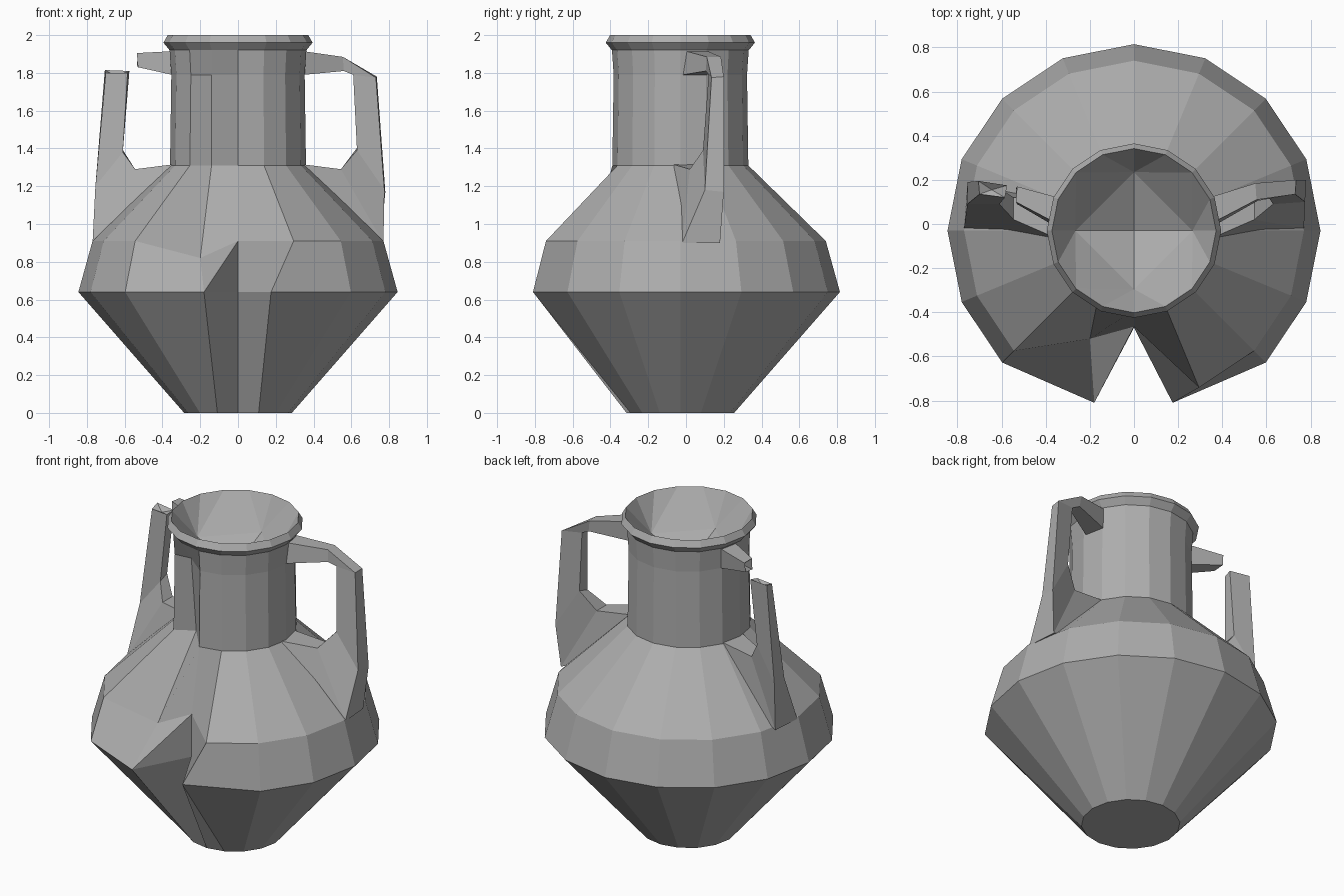
import bpy, bmesh
from math import cos, sin, pi

if "Cube" in bpy.data.objects:
    bpy.data.objects.remove(bpy.data.objects["Cube"])

N = 16
CY = -0.03   # axis of the jar
clay = bpy.data.materials.new("grey_clay")
clay.diffuse_color = (0.42, 0.42, 0.42, 1)
clay.use_nodes = True
clay.node_tree.nodes["Principled BSDF"].inputs["Base Color"].default_value = clay.diffuse_color


def finish(bm, name):
    bmesh.ops.recalc_face_normals(bm, faces=bm.faces)
    me = bpy.data.meshes.new(name)
    bm.to_mesh(me)
    bm.free()
    me.materials.append(clay)
    ob = bpy.data.objects.new(name, me)
    bpy.context.collection.objects.link(ob)
    return ob


# Jar body: 16-sided lathe profile (radius, height) with a dented crack at the front
profile = [(0.285, 0), (0.845, 0.64), (0.77, 0.91), (0.36, 1.31),
           (0.353, 1.79), (0.362, 1.92), (0.395, 1.96), (0.372, 2.0)]
dents = {(1, 11): (-0.18, -0.81, 0.64), (1, 12): (0, -0.47, 0.64),
         (1, 13): (0.175, -0.81, 0.64),
         (2, 11): (-0.2, -0.52, 0.82), (2, 12): (0, -0.465, 0.91),
         (3, 11): (-0.14, -0.22, 1.31), (4, 11): (-0.14, -0.27, 1.79)}
bm = bmesh.new()
rings = []
for j, (r, z) in enumerate(profile):
    ring = []
    for i in range(N):
        a = 2 * pi * i / N
        ring.append(bm.verts.new(dents.get((j, i), (r * cos(a), CY + r * sin(a), z))))
    rings.append(ring)
for j, (lo, hi) in enumerate(zip(rings, rings[1:])):
    for i in range(N):
        k = (i + 1) % N
        if (j, i) == (1, 11):   # left lip of the crack
            bm.faces.new((lo[i], lo[k], hi[k]))
            bm.faces.new((lo[i], hi[k], hi[i]))
        else:
            bm.faces.new((lo[i], lo[k], hi[k], hi[i]))
bm.faces.new(rings[0][::-1])

# Mouth: the rim narrows to four points and then to one low point
rim = rings[-1]
d = [bm.verts.new((0.265 * cos(k * pi / 2), CY + 0.265 * sin(k * pi / 2), 1.8)) for k in range(4)]
apex = bm.verts.new((0, CY, 1.68))
for k in range(4):
    nxt = d[(k + 1) % 4]
    for s in range(-2, 2):
        bm.faces.new((rim[(4 * k + s) % N], rim[(4 * k + s + 1) % N], d[k]))
    bm.faces.new((rim[(4 * k + 2) % N], nxt, d[k]))
    bm.faces.new((d[k], nxt, apex))
finish(bm, "jar_body")


def handle(name, sections, side=1, broken=None, broken_end=0):
    """Skin four-corner sections; a broken end gets a sunken, jagged cap."""
    bm = bmesh.new()
    rows = [[bm.verts.new((side * x, y, z)) for x, y, z in s] for s in sections]
    for a, b in zip(rows, rows[1:]):
        for i in range(4):
            k = (i + 1) % 4
            bm.faces.new((a[i], a[k], b[k], b[i]))
    for end in (0, -1):
        row = rows[end]
        if broken and end == broken_end:
            c = bm.verts.new((side * broken[0], broken[1], broken[2]))
            for i in range(4):
                bm.faces.new((row[i], row[(i + 1) % 4], c))
        else:
            bm.faces.new(row)
    return finish(bm, name)


# Sections: outer front, outer back, inner back, inner front
root = [(0.345, 0.0, 1.915), (0.325, 0.115, 1.915), (0.325, 0.11, 1.79), (0.35, -0.015, 1.79)]
bend = [(0.555, 0.11, 1.885), (0.55, 0.185, 1.885), (0.56, 0.18, 1.815), (0.56, 0.105, 1.81)]
corner = [(0.73, 0.135, 1.775), (0.735, 0.2, 1.78), (0.61, 0.175, 1.79), (0.61, 0.12, 1.79)]
mid = [(0.775, 0.1, 1.18), (0.78, 0.2, 1.17), (0.635, 0.165, 1.41), (0.63, 0.09, 1.39)]
low = [(0.77, -0.02, 0.9), (0.755, 0.18, 0.9), (0.545, 0.12, 1.29), (0.545, 0.02, 1.29)]
foot = [(0.6, -0.05, 0.98), (0.58, 0.15, 0.98), (0.33, 0.10, 1.315), (0.35, -0.065, 1.315)]

# Whole handle on the right
handle("right_handle", [root, bend, corner, mid, low, foot])

# Snapped handle on the left: stub at the neck and upright on the shoulder
stub_end = [(0.535, 0.1, 1.905), (0.53, 0.17, 1.9), (0.535, 0.16, 1.84), (0.53, 0.09, 1.83)]
handle("left_handle_stub", [root, stub_end], -1, (0.49, 0.13, 1.865), -1)
top = [(0.70, 0.135, 1.8), (0.705, 0.195, 1.815), (0.575, 0.175, 1.81), (0.585, 0.12, 1.8)]
mid_l = [(0.755, 0.09, 1.2), (0.755, 0.19, 1.2), (0.615, 0.165, 1.4), (0.61, 0.09, 1.38)]
handle("left_handle_upright", [top, mid_l, low, foot], -1, (0.645, 0.155, 1.785), 0)
